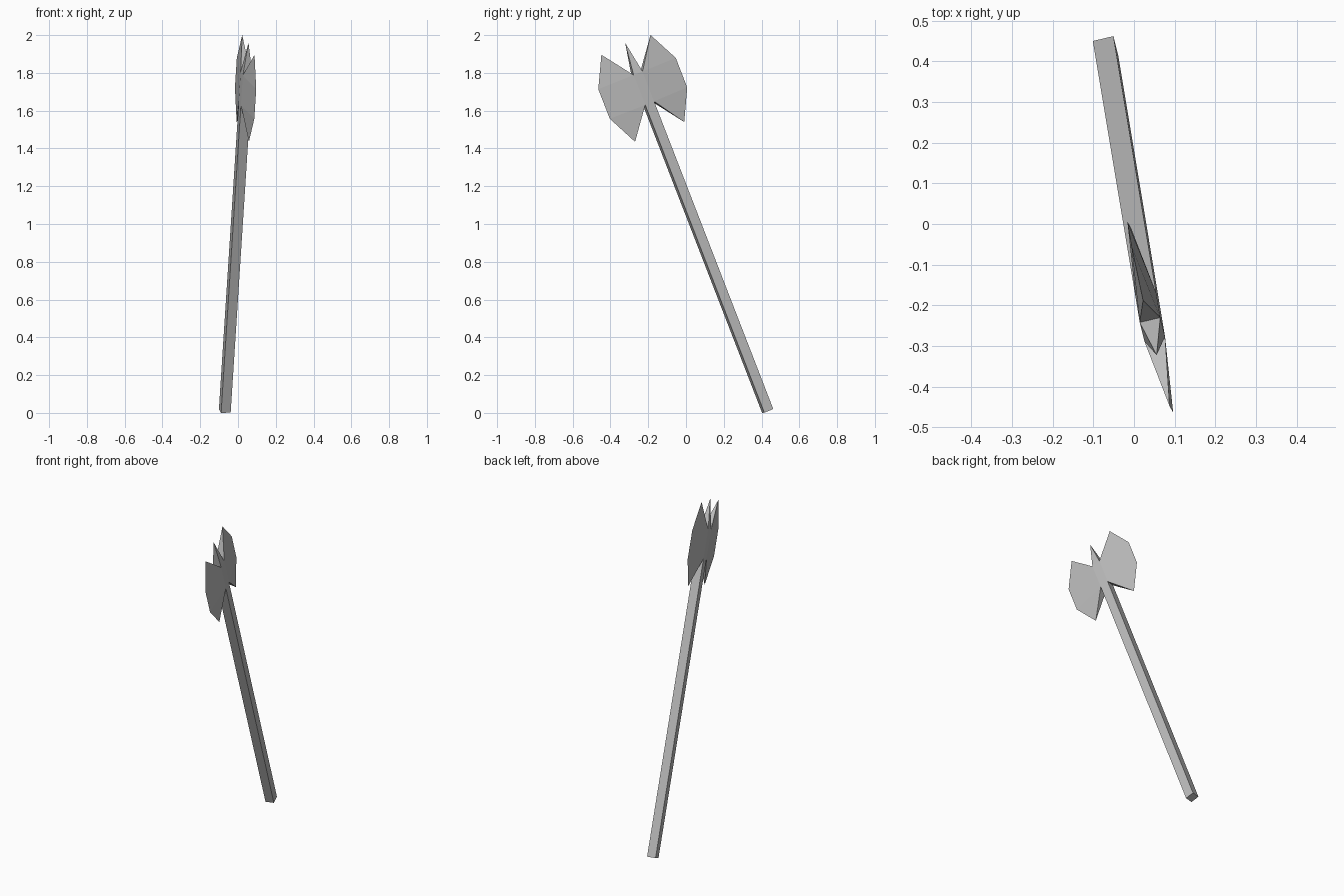
import bpy, bmesh
from mathutils import Matrix, Vector

cube = bpy.data.objects.get("Cube")
if cube:
    bpy.data.objects.remove(cube, do_unlink=True)

steel = bpy.data.materials.new("plain grey")
steel.use_nodes = True
grey = (0.5, 0.5, 0.5, 1)
steel.diffuse_color = grey
steel.node_tree.nodes["Principled BSDF"].inputs["Base Color"].default_value = grey

# Leaning frame: local z runs up the handle, local x runs towards the back blade
up = Vector((0.060, -0.3605, 0.931)).normalized()
across = Vector((-0.226, 0.903, 0.365))
across = (across - up * across.dot(up)).normalized()
side = up.cross(across)
lean = Matrix((across, side, up)).transposed().to_4x4()
lean.translation = (-0.07, 0.4325, 0.0102)

HALF = 0.026        # half width of the handle
LOW, HIGH = 1.75, 1.92   # span of the head socket
MID = (LOW + HIGH) / 2


def make(name, verts, faces):
    bm = bmesh.new()
    vs = [bm.verts.new(v) for v in verts]
    for f in faces:
        bm.faces.new([vs[i] for i in f])
    bmesh.ops.recalc_face_normals(bm, faces=bm.faces)
    mesh = bpy.data.meshes.new(name)
    bm.to_mesh(mesh)
    bm.free()
    mesh.materials.append(steel)
    obj = bpy.data.objects.new(name, mesh)
    obj.matrix_world = lean
    bpy.context.collection.objects.link(obj)


def square(z):
    return [(x * HALF, y * HALF, z) for x, y in ((-1, -1), (1, -1), (1, 1), (-1, 1))]


ring = [(i, (i + 1) % 4) for i in range(4)]

# Handle, running up through the head
make("handle", square(0) + square(HIGH),
     [(3, 2, 1, 0), (4, 5, 6, 7)] + [(a, b, b + 4, a + 4) for a, b in ring])

# Spike on top
make("top_spike", square(HIGH) + [(0, 0, 2.094)],
     [(3, 2, 1, 0)] + [(a, b, 4) for a, b in ring])

# Two wedge blades, thick at the socket and sharp along the edge
for name, s in (("back_blade", 1), ("front_blade", -1)):
    root = [(s * HALF, y, z) for z in (HIGH, LOW) for y in (-HALF, HALF)]
    edge = [(s * x, 0, MID + h) for x, h in
            ((0.144, 0.247), (0.227, 0.084), (0.227, -0.084), (0.144, -0.248))]
    faces = [(0, 1, 3, 2), (0, 1, 4), (2, 3, 7)]
    for top, bottom in ((0, 2), (1, 3)):
        faces += [(top, 4, 5), (top, 5, 6, bottom), (bottom, 6, 7)]
    make(name, root + edge, faces)
